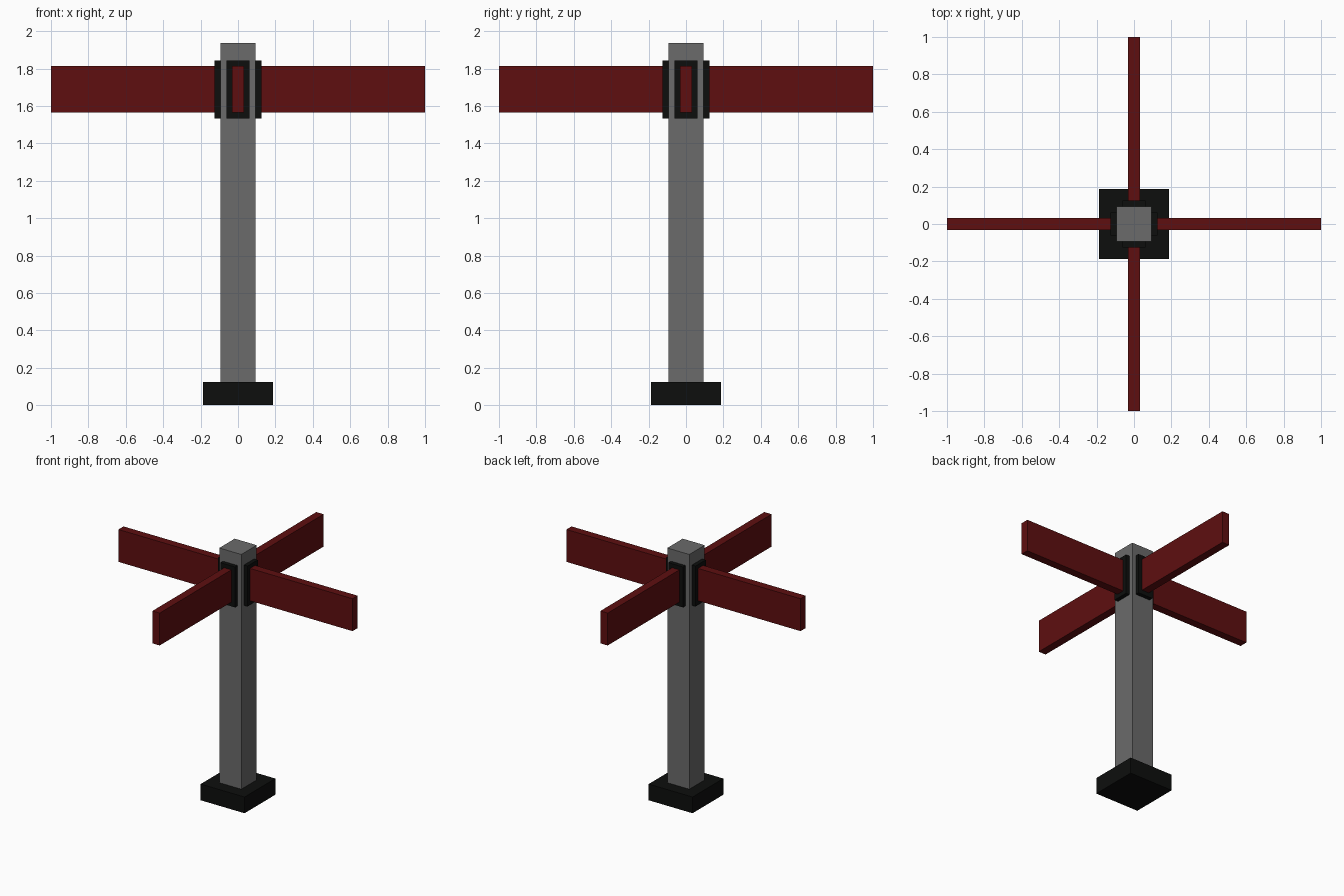
import bpy
import bmesh
from math import pi
from mathutils import Matrix, Vector

cube = bpy.data.objects.get("Cube")
if cube:
    bpy.data.objects.remove(cube, do_unlink=True)


def make_material(name, colour):
    mat = bpy.data.materials.new(name)
    mat.use_nodes = True
    mat.diffuse_color = (*colour, 1)
    mat.node_tree.nodes["Principled BSDF"].inputs["Base Color"].default_value = (*colour, 1)
    return mat


def box(name, low, high, mat, turn=0):
    """Box between two corners, turned about the post axis."""
    low, high = Vector(low), Vector(high)
    bm = bmesh.new()
    bmesh.ops.create_cube(bm, size=1)
    bm.transform(Matrix.Rotation(turn, 4, "Z")
                 @ Matrix.Translation((low + high) / 2)
                 @ Matrix.Diagonal((*(high - low), 1)))
    mesh = bpy.data.meshes.new(name)
    bm.to_mesh(mesh)
    bm.free()
    mesh.materials.append(mat)
    obj = bpy.data.objects.new(name, mesh)
    bpy.context.collection.objects.link(obj)
    return obj


grey = make_material("post grey", (0.145, 0.145, 0.145))
black = make_material("matte black", (0.004, 0.0045, 0.004))
red = make_material("dark red", (0.112, 0.0045, 0.005))

FOOT, POST, PLATE, TOP = 0.1875, 0.094, 0.125, 1.9375

# Foot block and square post
box("foot_block", (-FOOT, -FOOT, 0), (FOOT, FOOT, 0.125), black)
box("post", (-POST, -POST, 0.125), (POST, POST, TOP), grey)

# Four arms, each on its mounting plate
for i, side in enumerate(("left", "back", "right", "front")):
    turn = i * pi / 2
    box(side + "_mounting_plate", (POST, -0.0625, 1.532), (PLATE, 0.0625, 1.844), black, turn)
    box(side + "_arm", (PLATE, -0.031, 1.564), (1, 0.031, 1.814), red, turn)
